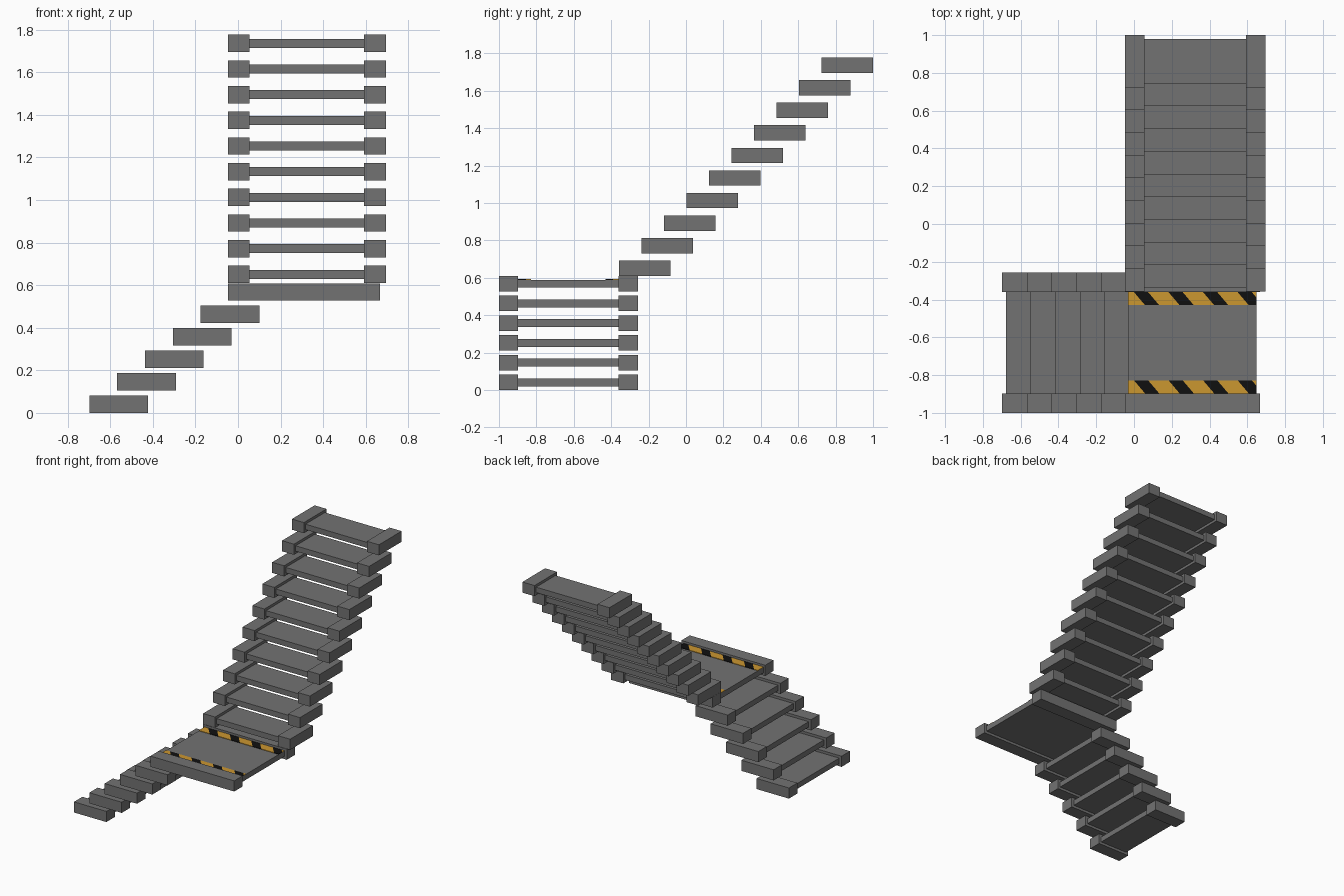
import bpy, bmesh, math
from mathutils import Vector

if "Cube" in bpy.data.objects:
    bpy.data.objects.remove(bpy.data.objects["Cube"])


def material(name, rgb):
    m = bpy.data.materials.new(name)
    m.diffuse_color = (*rgb, 1)
    m.use_nodes = True
    m.node_tree.nodes["Principled BSDF"].inputs["Base Color"].default_value = m.diffuse_color
    return m


GREY = material("grey metal", (0.17, 0.17, 0.17))
YELLOW = material("warning yellow", (0.60, 0.31, 0.03))
BLACK = material("warning black", (0.005, 0.005, 0.005))


def finish(name, bm, mats):
    me = bpy.data.meshes.new(name)
    bm.to_mesh(me)
    bm.free()
    for m in mats:
        me.materials.append(m)
    ob = bpy.data.objects.new(name, me)
    bpy.context.collection.objects.link(ob)


def box_bm(x, y, z):
    bm = bmesh.new()
    bmesh.ops.create_cube(bm, size=1)
    for v in bm.verts:
        v.co = [lo + (c + 0.5) * (hi - lo) for c, (lo, hi) in zip(v.co, (x, y, z))]
    return bm


def box(name, x, y, z):
    finish(name, box_bm(x, y, z), [GREY])


H = 0.082        # side block height
LIP = 0.02       # tread inset below and above
RUN = 0.276      # step depth

# Lower flight, climbing towards +x
for i in range(5):
    x, z = -0.698 + 0.1305 * i, 0.1055 * i
    for side, y in (("front", (-1.0, -0.898)), ("back", (-0.36, -0.257))):
        box(f"lower_{side}_block_{i+1}", (x, x + RUN), y, (z, z + H))
    box(f"lower_tread_{i+1}", (x + LIP, x + RUN - LIP), (-0.898, -0.36), (z + LIP, z + H - LIP))

# Landing
LZ = 0.527
for side, y in (("front", (-1.0, -0.898)), ("back", (-0.36, -0.257))):
    box(f"landing_{side}_rail", (-0.047, 0.668), y, (LZ, LZ + H))
box("landing_plate", (-0.033, 0.648), (-0.898, -0.36), (LZ + LIP, LZ + H - LIP))

# Upper flight, climbing towards +y
for i in range(10):
    y, z = -0.358 + 0.1202 * i, 0.61 + 0.1206 * i
    for side, x in (("left", (-0.047, 0.055)), ("right", (0.592, 0.695))):
        box(f"upper_{side}_block_{i+1}", x, (y, y + RUN), (z, z + H))
    box(f"upper_tread_{i+1}", (0.055, 0.592), (y + LIP, y + RUN - LIP), (z + LIP, z + H - LIP))


# Hazard strips: thin plates cut by slanted planes, alternate bands black
def hazard_strip(name, y0, y1):
    pitch, width, slope = 0.183, 0.075, 0.85
    top = LZ + H - LIP
    bm = box_bm((-0.033, 0.648), (y0, y1), (top, top + 0.004))
    for k in range(4):
        for off in (0, width):
            geom = bm.verts[:] + bm.edges[:] + bm.faces[:]
            bmesh.ops.bisect_plane(bm, geom=geom, plane_co=Vector((k * pitch + off, y1, 0)),
                                   plane_no=Vector((1, slope, 0)))
    for f in bm.faces:
        c = f.calc_center_median()
        u = c.x + (c.y - y1) * slope
        if 0 <= u and u % pitch < width:
            f.material_index = 1
    finish(name, bm, [YELLOW, BLACK])


hazard_strip("hazard_strip_back", -0.43, -0.361)
hazard_strip("hazard_strip_front", -0.897, -0.828)
